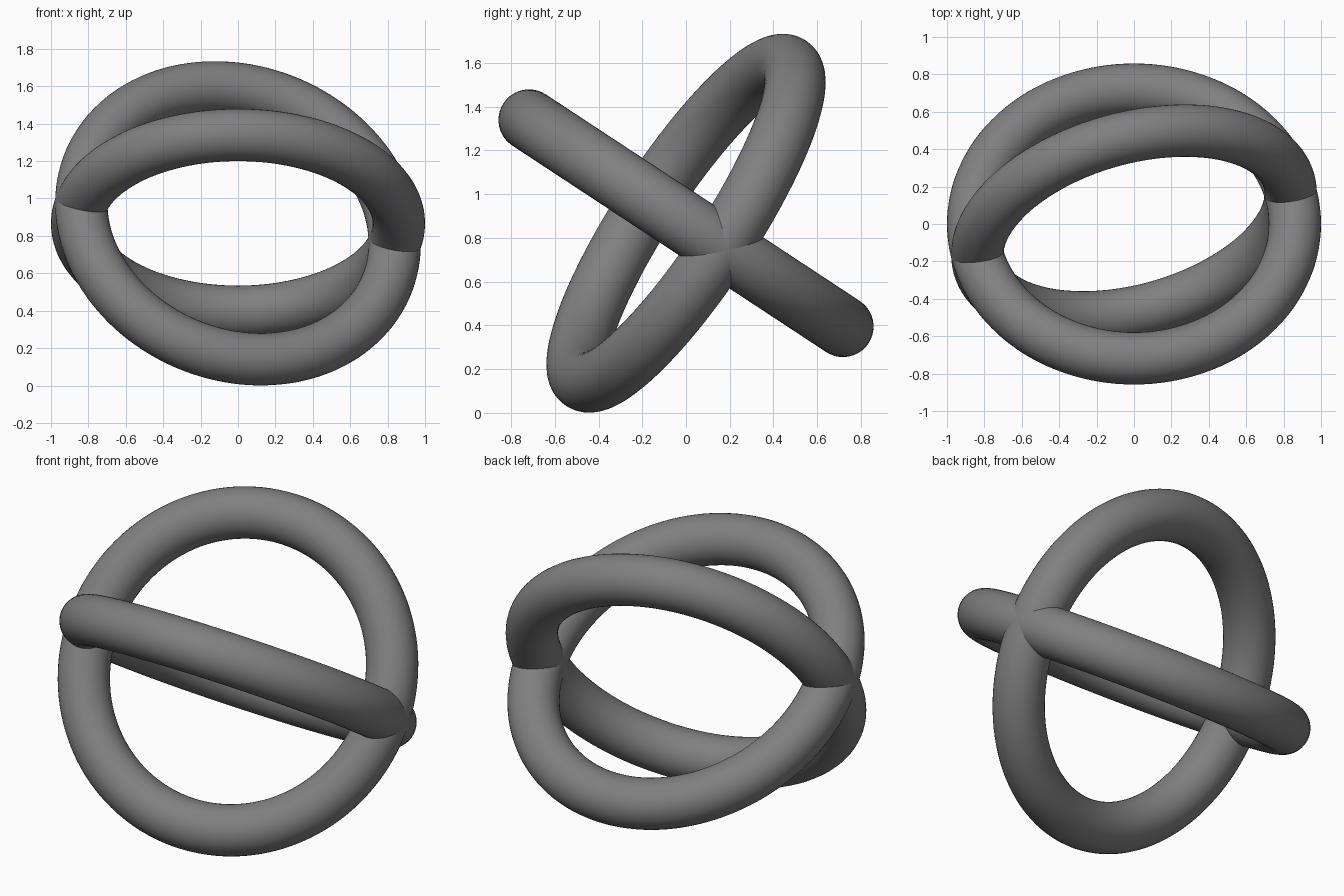
import bpy
from mathutils import Vector

if "Cube" in bpy.data.objects:
    bpy.data.objects.remove(bpy.data.objects["Cube"])

MAJOR, MINOR = 0.86, 0.14
CENTRE = Vector((0, 0, 0.867))

grey = bpy.data.materials.new("mid grey")
grey.diffuse_color = (0.216, 0.216, 0.216, 1)
grey.use_nodes = True
grey.node_tree.nodes["Principled BSDF"].inputs["Base Color"].default_value = grey.diffuse_color


def ring(name, axis):
    """Round ring around the shared centre, facing along the given axis."""
    turn = Vector(axis).to_track_quat('Z', 'Y').to_euler()
    bpy.ops.mesh.primitive_torus_add(
        major_radius=MAJOR, minor_radius=MINOR,
        major_segments=128, minor_segments=40,
        location=CENTRE, rotation=turn)
    obj = bpy.context.object
    obj.name = name
    obj.data.materials.append(grey)
    bpy.ops.object.shade_smooth()
    return obj


# Ring sloping down towards the back
ring("back_sloping_ring", (0, 0.55, 0.836))

# Ring at right angles to it, rising towards the back and leaning slightly
ring("front_sloping_ring", (-0.226, 0.815, -0.535))
